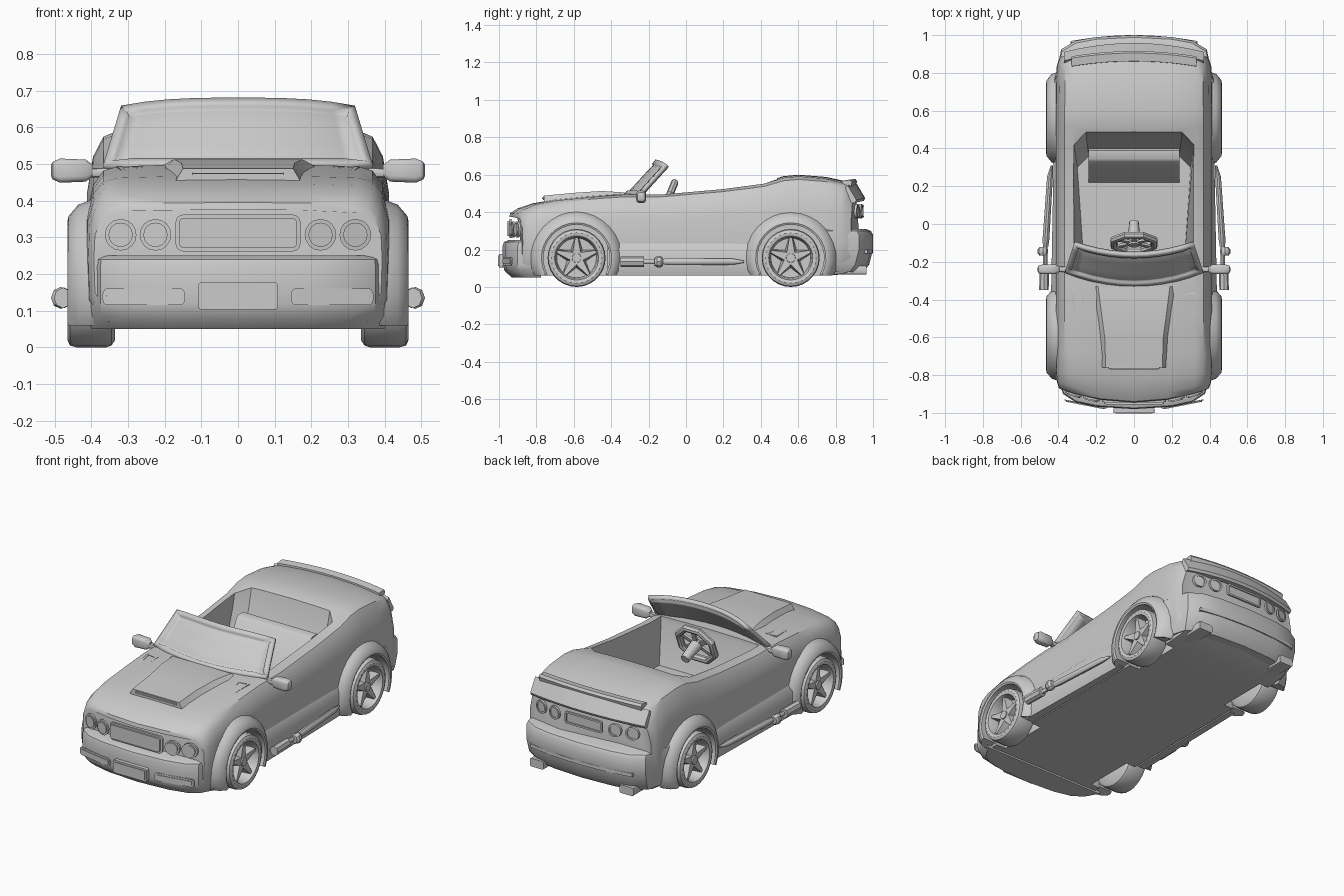
import bpy, bmesh, math
from mathutils import Vector, Matrix

if "Cube" in bpy.data.objects:
    bpy.data.objects.remove(bpy.data.objects["Cube"])

paint = bpy.data.materials.new("plain grey")
paint.diffuse_color = (0.6, 0.6, 0.6, 1)
paint.use_nodes = True
paint.node_tree.nodes["Principled BSDF"].inputs["Base Color"].default_value = paint.diffuse_color


def mk(name, verts, faces, angle=35):
    me = bpy.data.meshes.new(name)
    me.from_pydata([tuple(v) for v in verts], [], faces)
    bm = bmesh.new()
    bm.from_mesh(me)
    bmesh.ops.remove_doubles(bm, verts=bm.verts, dist=1e-5)
    bmesh.ops.recalc_face_normals(bm, faces=bm.faces)
    bm.to_mesh(me)
    bm.free()
    me.materials.append(paint)
    ob = bpy.data.objects.new(name, me)
    bpy.context.collection.objects.link(ob)
    smooth(ob, angle)
    return ob


def smooth(ob, angle):
    bpy.ops.object.select_all(action='DESELECT')
    bpy.context.view_layer.objects.active = ob
    ob.select_set(True)
    bpy.ops.object.shade_smooth_by_angle(angle=math.radians(angle))


def loft(name, rings, cap=True, closed=False, angle=35):
    """Skin equal closed rings."""
    n, m = len(rings[0]), len(rings)
    faces = [(i * n + j, i * n + (j + 1) % n, (i + 1) % m * n + (j + 1) % n, (i + 1) % m * n + j)
             for i in range(m if closed else m - 1) for j in range(n)]
    if cap and not closed:
        faces += [tuple(range(n)), tuple(range((m - 1) * n, m * n))]
    return mk(name, [p for r in rings for p in r], faces, angle)


def sweep_x(name, hw, prof, bend=0.0, crown=0.0, n=12):
    """Sweep a (y, z) profile across x, bowed in plan."""
    rings = []
    for i in range(n + 1):
        x = -hw + 2 * hw * i / n
        k = (x / 0.4) ** 2
        rings.append([(x, y + bend * k, z - crown * k) for y, z in prof])
    return loft(name, rings)


def rrect(cx, cz, hw, hh, r, seg=4):
    pts = []
    for q, (sx, sz) in enumerate([(1, 1), (-1, 1), (-1, -1), (1, -1)]):
        for i in range(seg + 1):
            a = math.radians(90 * q + 90 * i / seg)
            pts.append((cx + sx * (hw - r) + r * math.cos(a), cz + sz * (hh - r) + r * math.sin(a)))
    return pts


def plate(name, cx, cz, hw, hh, r, yfun, d, lip=0.0):
    """Rounded plate following an end of the car; lip gives a raised rim around a sunk face."""
    out = rrect(cx, cz, hw, hh, r)
    inn = rrect(cx, cz, hw - 0.01, hh - 0.01, max(r - 0.01, 0.004))
    put = lambda pts, o: [(x, yfun(x) + o, z) for x, z in pts]
    rings = [put(out, 0), put(out, d)]
    if lip:
        rings += [put(inn, d), put(inn, d - lip)]
    return loft(name, rings, angle=25)


def boolean(ob, cutter):
    cutter.hide_render = True
    m = ob.modifiers.new("cut", 'BOOLEAN')
    m.object, m.operation, m.solver = cutter, 'DIFFERENCE', 'EXACT'
    bpy.context.view_layer.objects.active = ob
    bpy.ops.object.modifier_apply(modifier=m.name)
    bpy.data.objects.remove(cutter)


def circle_x(x, y, z, r, n=24):
    return [(x, y + r * math.cos(2 * math.pi * i / n), z + r * math.sin(2 * math.pi * i / n)) for i in range(n)]


# Body shell: y, half width, top z, bottom z, bow
stations = [(-.945, .39, .375, .08, .075), (-.94, .395, .395, .07, .075), (-.90, .405, .42, .06, .06),
            (-.82, .41, .447, .06, .03), (-.70, .412, .468, .06, .01), (-.5, .412, .487, .06, 0),
            (-.33, .412, .5, .06, 0), (-.13, .412, .5, .06, 0), (.2, .412, .53, .06, 0),
            (.42, .412, .56, .06, 0), (.52, .412, .592, .06, 0), (.6, .412, .6, .06, 0),
            (.75, .41, .588, .06, -.01), (.87, .408, .562, .07, -.04), (.91, .40, .55, .08, -.055),
            (.945, .39, .49, .09, -.065)]
rings = []
for y, w, zt, zb, bow in stations:
    h = zt - .24
    half = [(0, zb), (w - .04, zb), (w, zb + .07), (w + .003, .24), (w, .24 + .5 * h), (w - .017, .24 + .78 * h),
            (w - .045, .24 + .93 * h), (w - .085, .24 + .975 * h), (w * .45, .24 + .993 * h), (0, zt)]
    ring = half + [(-x, z) for x, z in half[-2:0:-1]]
    rings.append([(x, y + bow * (x / .4) ** 2, z) for x, z in ring])
body = loft("body", rings)

WHEELS = [(-.585, .155), (.56, .155)]
# Wheel wells and cockpit opening
for y, z in WHEELS:
    for s in (-1, 1):
        boolean(body, loft("well_cutter", [circle_x(s * .31, y, z, .18, 32), circle_x(s * .6, y, z, .18, 32)]))
tub = lambda z, w0, w1, yr, yf: [(-w0, yf, z), (w0, yf, z), (w1, yr - .06, z), (w1 * .8, yr, z),
                                 (-w1 * .8, yr, z), (-w1, yr - .06, z)]
boolean(body, loft("cockpit_cutter", [tub(.25, .27, .30, .36, -.14), tub(.47, .315, .315, .46, -.22),
                                      tub(.75, .34, .32, .53, -.24)]))
smooth(body, 35)


# Bumpers: stacked plan outlines
def bumper(name, plan, layers):
    rings = []
    for z, k, dy in layers:
        half = [(x * k, y + dy * (1 if i < len(plan) - 1 else 0)) for i, (x, y) in enumerate(plan)]
        rings.append([(x, y, z) for x, y in half] + [(-x, y, z) for x, y in half[:0:-1]])
    return loft(name, rings)


bumper("front_bumper", [(0, -.98), (.2, -.967), (.31, -.943), (.375, -.90), (.42, -.775)],
       [(.05, .95, .05), (.085, .99, .01), (.12, 1, 0), (.22, 1, 0), (.24, .995, .006), (.25, .97, .03)])
bumper("rear_bumper", [(0, 1.0), (.2, .99), (.31, .97), (.385, .925), (.425, .745)],
       [(.08, .95, -.05), (.12, .99, -.02), (.2, 1, 0), (.28, 1, 0), (.30, .99, -.012), (.31, .96, -.04)])

# Arch flares
for y, z in WHEELS:
    for s in (-1, 1):
        rings = []
        for i in range(21):
            a = math.radians(-28 + 236 * i / 20)
            c, d = math.cos(a), math.sin(a)
            pt = lambda x, r: (s * x, y + r * c * 1.0, max(z + r * d, .06))
            rings.append([pt(.38, .178), pt(.46, .178), pt(.465, .188), pt(.462, .203), pt(.435, .235), pt(.385, .252)])
        loft("arch_flare", rings)

# Wheels: lathed tyre and rim, five spokes, hub
for y, z in WHEELS:
    for s in (-1, 1):
        prof = [(.335, .06), (.335, .135), (.345, .15), (.36, .155), (.44, .155), (.458, .15), (.465, .135),
                (.462, .118), (.445, .112), (.40, .106), (.395, .02)]
        loft("wheel", [circle_x(s * x, y, z, r, 28) for x, r in prof])
        for k in range(5):
            a = math.radians(90 + 72 * k)
            rot = Matrix.Rotation(a, 4, 'X')
            sec = lambda r, w, x1: [Vector((s * x0, 0, 0)) + rot @ Vector((0, r, t))
                                    for x0, t in ((.39, -w), (x1, -w * .6), (x1, w * .6), (.39, w))]
            loft("spoke", [[p + Vector((0, y, z)) for p in sec(*q)]
                           for q in ((.0, .034, .445), (.035, .034, .445), (.11, .012, .45))], angle=20)
        loft("hub", [circle_x(s * .42, y, z, .028, 16), circle_x(s * .452, y, z, .024, 16)])

# Side sills and side pipes
for s in (-1, 1):
    sec = lambda y, x: [(s * .38, y, .06), (s * (x - .01), y, .06), (s * x, y, .1), (s * x, y, .2), (s * .41, y, .238)]
    loft("side_sill", [sec(-.42, .44), sec(.37, .425)])

    def tube(name, path, n=10):
        loft(name, [[(s * (x + r * .9 * math.cos(2 * math.pi * i / n)), y, .135 + r * math.sin(2 * math.pi * i / n))
                     for i in range(n)] for y, x, r in path])
    tube("pipe_box", [(-.35, .477, .028), (-.225, .474, .028)], 8)
    tube("pipe_neck", [(-.23, .47, .014), (-.1, .47, .014)])
    tube("pipe_clamp", [(-.168, .48, .022), (-.155, .483, .03), (-.135, .483, .03), (-.122, .48, .022)], 8)
    tube("side_pipe", [(-.12, .468, .016), (-.08, .466, .02), (.25, .445, .017), (.31, .435, .006)])

# Windshield: curved sheet with sunk glass
cols = 10
verts = []
for j in range(7):
    t = j / 6
    for i in range(cols + 1):
        u = -1 + 2 * i / cols
        e = u * u
        w = .365 - .05 * t
        z = .488 + (.185 - .022 * abs(u) ** 3) * t
        verts.append((u * w, -.325 + .17 * t + (.075 - .02 * t) * e, z))
glass = mk("windshield", verts, [(j * (cols + 1) + i, j * (cols + 1) + i + 1, (j + 1) * (cols + 1) + i + 1,
                                  (j + 1) * (cols + 1) + i) for j in range(6) for i in range(cols)])
bm = bmesh.new()
bm.from_mesh(glass.data)
bmesh.ops.inset_region(bm, faces=bm.faces[:], thickness=.022, depth=0, use_boundary=True)
inner = [f for f in bm.faces if not any(v.is_boundary for v in f.verts)]
bmesh.ops.inset_region(bm, faces=inner, thickness=.003, depth=0)
bmesh.ops.translate(bm, verts=list({v for f in inner for v in f.verts}), vec=(0, .008, -.006))
bm.to_mesh(glass.data)
bm.free()
sol = glass.modifiers.new("thickness", 'SOLIDIFY')
sol.thickness, sol.offset = .024, 0

# Hood scoop
sec = lambda y, wo, wi, z0, z1: [(-wo, y, z0), (-wi, y, z1), (wi, y, z1), (wo, y, z0)]
loft("hood_scoop", [sec(-.76, .175, .15, .445, .488), sec(-.6, .19, .155, .46, .503),
                    sec(-.45, .215, .175, .47, .513), sec(-.33, .235, .19, .48, .505)], angle=15)
plate("scoop_mouth", 0, .474, .135, .009, .006, lambda x: -.757, -.007, .005)

# Hood vents: raised angled strips
for s in (-1, 1):
    for (xa, ya), (xb, yb) in [((.325, -.365), (.26, -.375)), ((.265, -.365), (.285, -.57)), ((.325, -.365), (.31, -.5))]:
        d = Vector((xb - xa, yb - ya, 0)).normalized()
        nrm = Vector((-d.y, d.x, 0)) * .006
        rings = []
        for x, y in ((xa, ya), (xb, yb)):
            p, z = Vector((x, y, 0)), .489 + (y + .4) * .1
            rings.append([(s * q.x, q.y, zz) for q, zz in ((p - nrm, z - .02), (p - nrm, z + .002),
                                                           (p + nrm, z + .002), (p + nrm, z - .02))])
        loft("hood_vent", rings)

# Front and rear panels, lamps and plates
front = lambda x: -.943 + .075 * (x / .4) ** 2
rear = lambda x: .943 - .065 * (x / .4) ** 2
plate("grille", 0, .312, .17, .05, .02, front, -.012, .01)
plate("tail_panel", 0, .405, .12, .035, .012, rear, .012, .006)
for s in (-1, 1):
    for x in (.225, .32):
        plate("headlight", s * x, .307, .043, .043, .0425, front, -.012, .006)
    for x in (.195, .295):
        plate("tail_light", s * x, .405, .038, .038, .0375, rear, .014, .006)
    plate("fog_slot", s * .257, .138, .112, .023, .015, lambda x: -.98 + .38 * x * x, -.006, .004)
plate("front_plate", 0, .14, .108, .037, .008, lambda x: -.978, -.022, .004)
sweep_x("rear_slot", .33, [(.98, .18), (1.0, .18), (1.0, .2), (.98, .2)], -.045)

# Spoiler and tail lip
sweep_x("spoiler", .33, [(.86, .55), (.862, .572), (.905, .578), (.915, .565), (.905, .53)], -.04, .008)
sweep_x("tail_lip", .37, [(.90, .54), (.912, .553), (.958, .475), (.95, .46), (.92, .46)], -.055, .012)

# Rear exhaust tips
for s in (-1, 1):
    loft("exhaust_tip", [[(x, y, z) for x, z in rrect(s * .29, .09, .045, .024, .01, 2)] for y in (.8, .965)])

# Door mirrors
for s in (-1, 1):
    loft("mirror", [[(s * x, y - .24, z + .482) for y, z in rrect(0, 0, hw, hh, hw * .6, 3)]
                    for x, hw, hh in ((.395, .014, .015), (.415, .026, .03), (.485, .026, .033), (.505, .02, .024), (.51, .01, .015))])
    loft("mirror_arm", [[(s * x, y - .24, z + z0) for y, z in rrect(0, 0, .014, .013, .008, 2)]
                        for x, z0 in ((.33, .478), (.40, .476))])

# Rear bench
sweep_x("rear_seat", .24, [(.22, .25), (.33, .465), (.345, .475), (.39, .475), (.40, .46), (.40, .25)], n=2)

# Steering wheel: octagonal ring, spokes, hub, column
tilt = Matrix.Translation((0, -.10, .46)) @ Matrix.Rotation(math.radians(68), 4, 'X')
polar = lambda r, a, h: tilt @ Vector((r * math.cos(a), r * math.sin(a), h))
ring = [[polar(.115 + .02 * math.cos(b * math.pi / 4), a * math.pi / 4 + math.pi / 8, .02 * math.sin(b * math.pi / 4))
         for b in range(8)] for a in range(8)]
loft("steering_wheel", ring, closed=True, angle=30)
for deg in (90, 210, 330, 30, 150):
    a = math.radians(deg)
    side = tilt.to_3x3() @ Vector((-math.sin(a), math.cos(a), 0)) * .013
    up = tilt.to_3x3() @ Vector((0, 0, .006))
    loft("wheel_spoke", [[c - side - up, c + side - up, c + side + up, c - side + up]
                         for c in (polar(.01, a, 0), polar(.11, a, 0))])
loft("steering_column", [[polar(r, i * math.pi / 6, h) for i in range(12)] for r, h in ((.03, .015), (.035, 0), (.025, -.12))])
